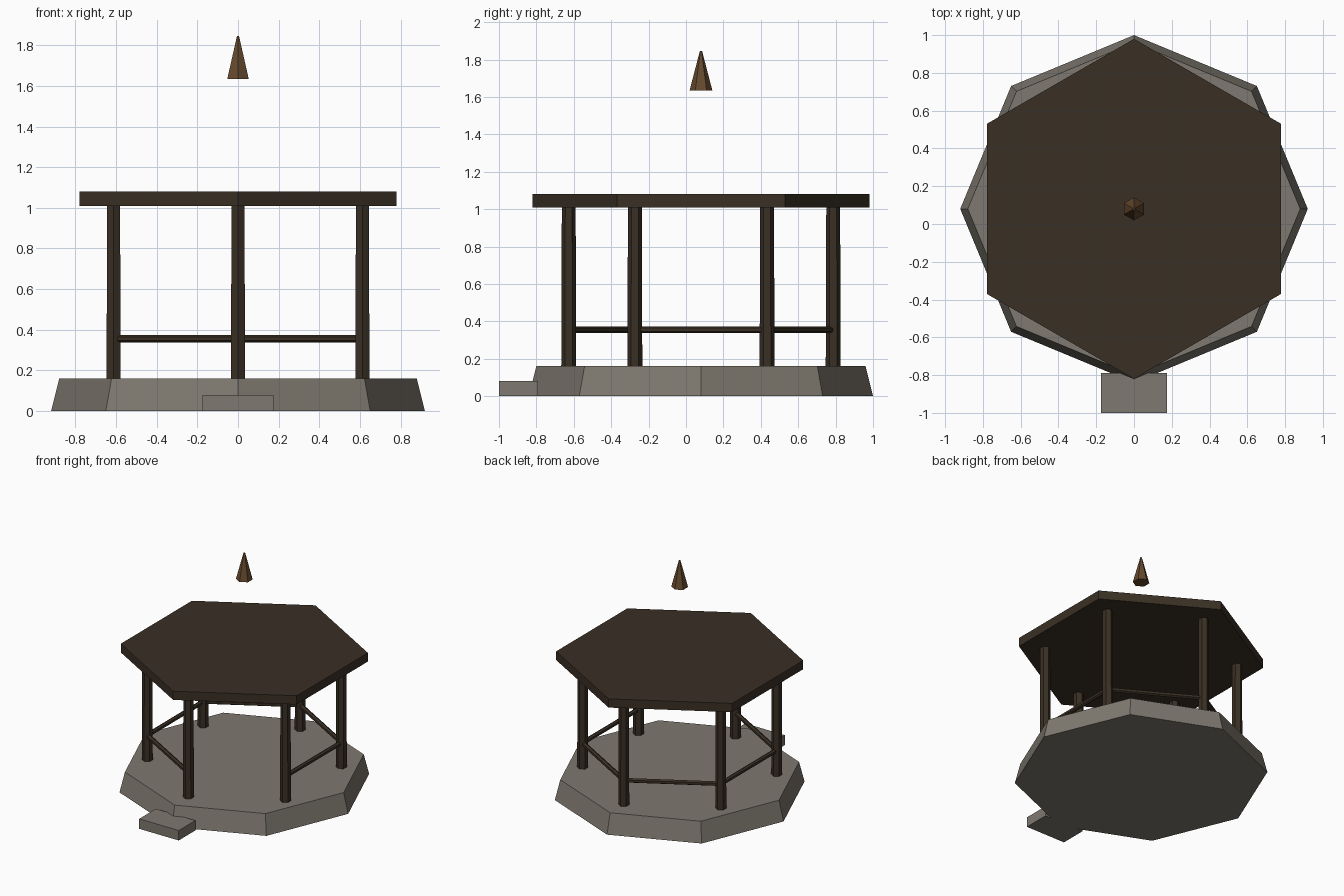
import bpy
from math import sin, cos, pi, radians
from mathutils import Vector

cube = bpy.data.objects.get("Cube")
if cube:
    bpy.data.objects.remove(cube, do_unlink=True)

CY = 0.08  # pavilion centre along y


def material(name, rgb):
    m = bpy.data.materials.new(name)
    m.use_nodes = True
    m.diffuse_color = (*rgb, 1)
    m.node_tree.nodes["Principled BSDF"].inputs["Base Color"].default_value = (*rgb, 1)
    return m


stone = material("grey stone", (0.21, 0.19, 0.16))
wood = material("dark wood", (0.042, 0.029, 0.018))
finial_wood = material("warm brown wood", (0.13, 0.066, 0.027))


def prism(name, sides, r_low, r_high, z_low, z_high, mat, x=0, y=CY):
    """Upright tapered prism with a corner pointing along y."""
    bpy.ops.mesh.primitive_cone_add(
        vertices=sides, radius1=r_low, radius2=r_high, depth=z_high - z_low,
        location=(x, y, (z_low + z_high) / 2))
    obj = bpy.context.object
    obj.name = name
    obj.data.materials.append(mat)
    return obj


# Stone platform and entrance step
prism("platform", 8, 0.92, 0.88, 0, 0.16, stone)
bpy.ops.mesh.primitive_cube_add(size=1, location=(0, -0.895, 0.04))
step = bpy.context.object
step.name = "step"
step.scale = (0.35, 0.21, 0.08)
step.data.materials.append(stone)

# Ring of posts, starting at the front and going towards +x
corners = []
for i in range(6):
    a = radians(-90 + 60 * i)
    corners.append(Vector((0.707 * cos(a), CY + 0.707 * sin(a), 0.355)))
    prism(f"post_{i + 1}", 6, 0.04, 0.037, 0.16, 1.01, wood, corners[i].x, corners[i].y)

# Rails on every side but the entrance bay
for i in range(1, 6):
    start, end = corners[i], corners[(i + 1) % 6]
    span = end - start
    bpy.ops.mesh.primitive_cylinder_add(
        vertices=6, radius=0.018, depth=span.length, location=(start + end) / 2)
    rail = bpy.context.object
    rail.name = f"rail_{i}"
    rail.rotation_euler = span.to_track_quat('Z', 'Y').to_euler()
    rail.data.materials.append(wood)

# Flat roof slab and the finial above it
prism("roof", 6, 0.9, 0.9, 1.01, 1.08, wood)
prism("finial", 6, 0.061, 0.006, 1.634, 1.845, finial_wood)
